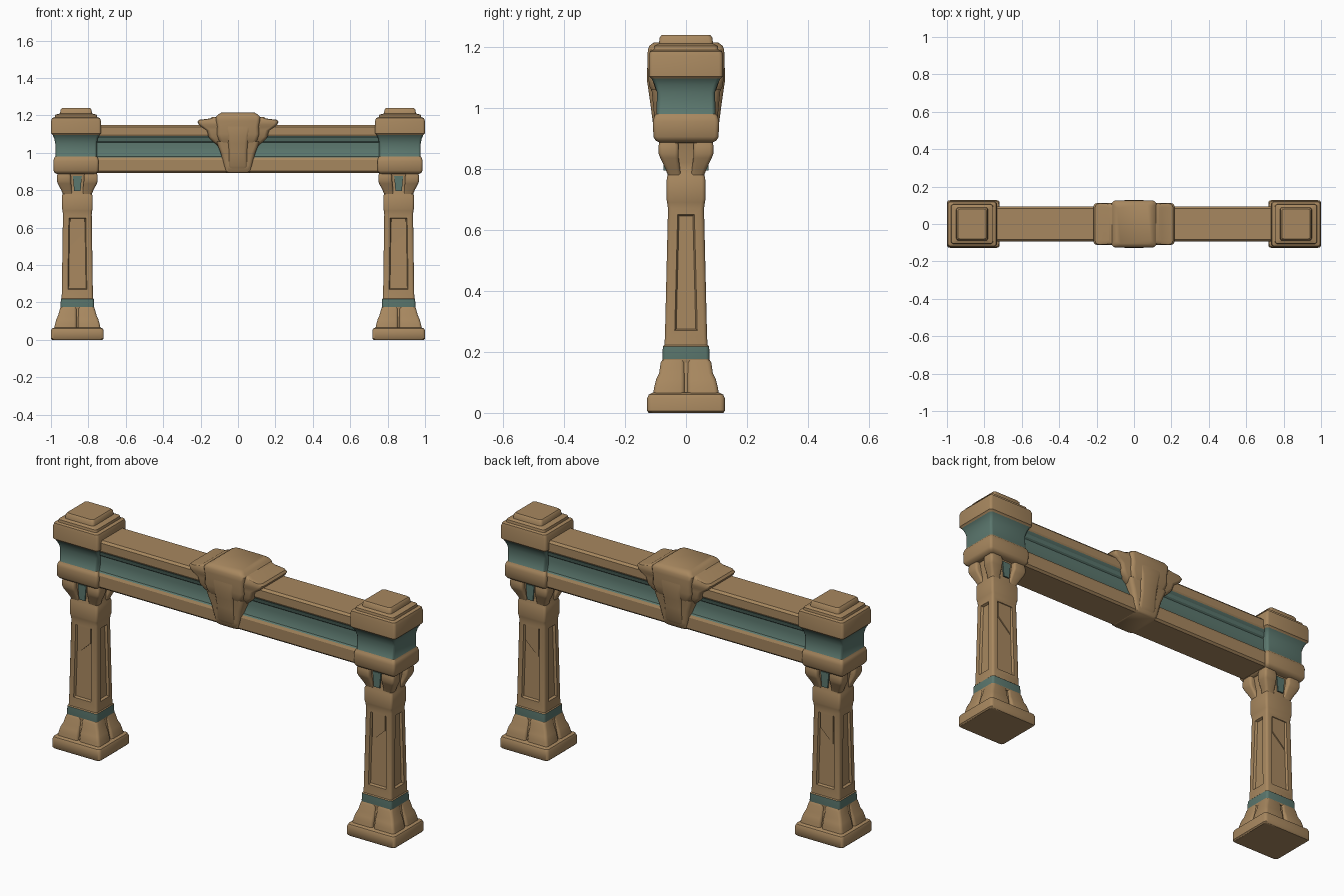
import bpy, bmesh, math

if "Cube" in bpy.data.objects:
    bpy.data.objects.remove(bpy.data.objects["Cube"])


def material(name, rgb):
    m = bpy.data.materials.new(name)
    m.diffuse_color = (*rgb, 1)
    m.use_nodes = True
    m.node_tree.nodes["Principled BSDF"].inputs["Base Color"].default_value = m.diffuse_color
    return m


STONE = material("tan stone", (0.39, 0.245, 0.115))
TEAL = material("teal paint", (0.105, 0.185, 0.155))


def finish(bm, name, angle=40):
    bmesh.ops.recalc_face_normals(bm, faces=bm.faces[:])
    me = bpy.data.meshes.new(name)
    bm.to_mesh(me)
    bm.free()
    ob = bpy.data.objects.new(name, me)
    bpy.context.collection.objects.link(ob)
    me.materials.append(STONE)
    me.materials.append(TEAL)
    bpy.ops.object.select_all(action='DESELECT')
    ob.select_set(True)
    bpy.context.view_layer.objects.active = ob
    bpy.ops.object.shade_smooth_by_angle(angle=math.radians(angle))
    return ob


def loft(name, rings, cx=0, cy=0, r=0.015, teal=(), panels=(), inset=0.028, seg=3):
    """Stack rounded rectangles (z, half x, half y); teal/panels list layer numbers."""
    bm = bmesh.new()
    layers = []
    for z, hx, hy in rings:
        ring = []
        for c, (sx, sy) in enumerate([(1, 1), (-1, 1), (-1, -1), (1, -1)]):
            for i in range(seg + 1):
                a = math.pi / 2 * (c + i / seg)
                ring.append(bm.verts.new((cx + sx * (hx - r) + r * math.cos(a),
                                          cy + sy * (hy - r) + r * math.sin(a), z)))
        layers.append(ring)
    n = len(layers[0])
    sunk = []
    for k in range(len(layers) - 1):
        for j in range(n):
            f = bm.faces.new((layers[k][j], layers[k][(j + 1) % n],
                              layers[k + 1][(j + 1) % n], layers[k + 1][j]))
            f.material_index = int(k in teal)
            if k in panels and j % (seg + 1) == seg:
                sunk.append(f)
    bm.faces.new(layers[0][::-1])
    bm.faces.new(layers[-1])
    bm.normal_update()
    if sunk:
        bmesh.ops.inset_individual(bm, faces=sunk, thickness=inset, depth=0)
        bmesh.ops.inset_individual(bm, faces=sunk, thickness=0.007, depth=-0.012)
    return finish(bm, name)


def prism(name, pts, axis, lo, hi, rule=None):
    """Extrude a profile along x (points y,z) or y (points x,z)."""
    bm = bmesh.new()
    place = (lambda p, t: (t, p[0], p[1])) if axis == 'x' else (lambda p, t: (p[0], t, p[1]))
    a = [bm.verts.new(place(p, lo)) for p in pts]
    b = [bm.verts.new(place(p, hi)) for p in pts]
    n = len(pts)
    for i in range(n):
        f = bm.faces.new((a[i], a[(i + 1) % n], b[(i + 1) % n], b[i]))
        if rule:
            f.material_index = int(rule(f.calc_center_median().z))
    bm.faces.new(a[::-1])
    bm.faces.new(b)
    return finish(bm, name, 25)


for side, word in ((-1, "left"), (1, "right")):
    cx = side * 0.859
    # plinth and four-lobed foot
    loft(word + "_plinth", [(0, .135, .122), (.006, .141, .127), (.048, .141, .127),
                            (.060, .136, .122), (.066, .122, .11)], cx)
    loft(word + "_foot_core", [(.05, .115, .095), (.11, .1, .083), (.18, .084, .07)], cx)
    for sx in (-1, 1):
        for sy in (-1, 1):
            q = "front" if sy < 0 else "back"
            q = f"{word}_{q}_{'outer' if sx == side else 'inner'}_"
            lobes = [(.06, .124, .108), (.085, .119, .104), (.11, .112, .098),
                     (.13, .103, .088), (.165, .093, .083), (.178, .088, .075)]
            o = loft(q + "foot_lobe", [(z, hx / 2 - .002, hy / 2 - .002) for z, hx, hy in lobes], r=.014)
            # shift each layer so its inner side stays on the centre line
            for v in o.data.vertices:
                hx, hy = next((a, b) for z, a, b in lobes if abs(z - v.co.z) < 1e-4)
                v.co.x += cx + sx * (hx / 2 + .002)
                v.co.y += sy * (hy / 2 + .002)
            # flared bracket under the upper block
            br = [(.775, .026, .022), (.80, .028, .024), (.835, .036, .03), (.85, .037, .033),
                  (.875, .037, .033), (.9, .03, .028)]
            o = loft(q + "bracket", br, r=.012)
            for v in o.data.vertices:
                t = max(0, min(1, (v.co.z - .775) / .07))
                v.co.x += cx + sx * (.05 + .022 * t)
                v.co.y += sy * (.036 + .021 * t)
    # shaft with painted band and sunken panels
    loft(word + "_shaft", [(.165, .088, .076), (.176, .09, .077), (.218, .088, .076), (.222, .084, .071),
                           (.25, .083, .069), (.67, .077, .059), (.69, .079, .062), (.70, .082, .064),
                           (.77, .082, .063), (.785, .075, .058), (.82, .074, .06), (.9, .09, .07)],
         cx, r=.012, teal=(1,), panels=(4,))
    prism(word + "_panel_ornament", [(cx - .037, .5), (cx + .037, .57), (cx + .037, .655), (cx - .037, .655)],
          'y', -.056, .056)
    # teal inlays between the brackets, front and back
    for sy, q in ((-1, "front"), (1, "back")):
        prism(f"{word}_{q}_inlay", [(cx - .017, .795), (cx + .017, .795), (cx + .024, .875), (cx - .024, .875)],
              'y', sy * .066, sy * .073, lambda z: True).data.polygons.foreach_set("material_index", [1] * 6)
    # corner block: lower moulding, painted neck, stepped cap
    loft(word + "_corner_block",
         [(.885, .098, .085), (.893, .114, .1), (.905, .12, .107), (.955, .121, .108), (.972, .117, .104),
          (.98, .111, .097), (1.05, .111, .095), (1.075, .116, .103), (1.095, .125, .113),
          (1.103, .133, .121), (1.17, .133, .121), (1.185, .128, .118), (1.19, .113, .106),
          (1.203, .111, .104), (1.21, .085, .089), (1.23, .083, .086), (1.238, .076, .08)],
         side * .866, r=.013, teal=(5, 6, 7))

# crossbeam with a painted hollow running along both faces
half = [(.08, .893), (.09, .903), (.091, .962), (.085, .975), (.077, .98), (.069, 1.0), (.066, 1.03),
        (.066, 1.055), (.074, 1.062), (.079, 1.078), (.09, 1.09), (.094, 1.098), (.094, 1.138), (.084, 1.149)]
prism("crossbeam", half + [(-y, z) for y, z in half[::-1]], 'x', -.78, .78,
      lambda z: .976 < z < 1.086)

# central carved head: wide horns, brow, snout
loft("head_horns", [(1.03, .10, .085), (1.06, .135, .1), (1.085, .158, .108), (1.12, .168, .11),
                    (1.138, .195, .111), (1.15, .209, .112), (1.165, .217, .112), (1.176, .208, .109),
                    (1.183, .15, .108), (1.192, .135, .105)], r=.02)
loft("head_brow", [(1.045, .09, .108), (1.07, .105, .12), (1.10, .115, .124), (1.14, .112, .126),
                   (1.17, .118, .126), (1.19, .12, .125), (1.203, .108, .12), (1.214, .09, .105)], r=.02)
loft("head_snout", [(.892, .06, .088), (.90, .069, .096), (.93, .076, .1), (.97, .085, .104),
                    (1.0, .093, .107), (1.03, .105, .11), (1.06, .115, .113)], r=.02)
# nose ridge standing proud on both faces
loft("head_nose_ridge", [(.91, .05, .095), (.93, .055, .106), (1.0, .052, .115), (1.05, .055, .122),
                         (1.09, .06, .128), (1.13, .07, .127), (1.18, .08, .122)], r=.02)
